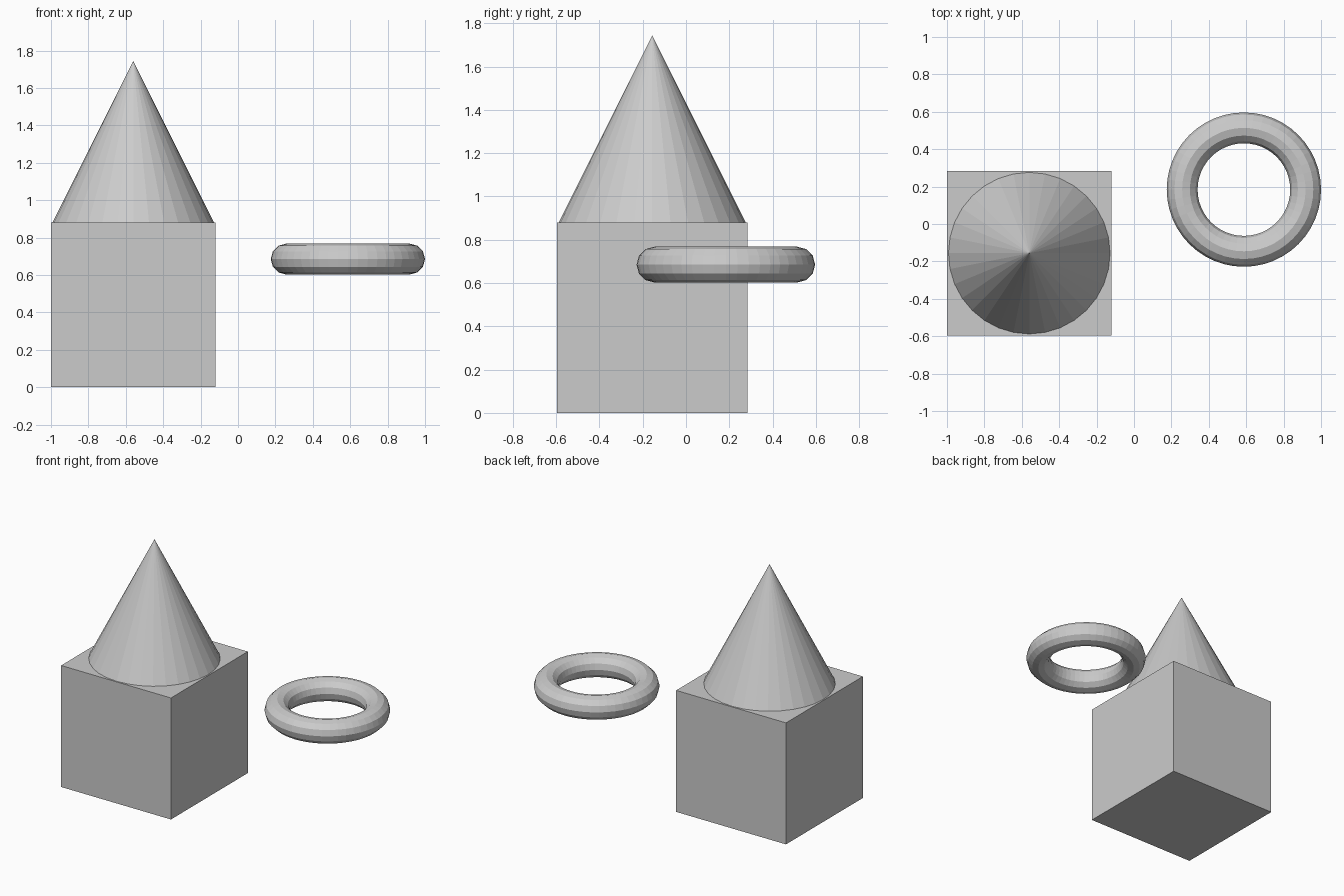
import bpy

if "Cube" in bpy.data.objects:
    bpy.data.objects.remove(bpy.data.objects["Cube"])

# Square block
bpy.ops.mesh.primitive_cube_add(size=0.88, location=(-0.56, -0.156, 0.44))
bpy.context.object.name = "block"

# Cone resting on the block
RADIUS, HEIGHT = 0.432, 0.864
bpy.ops.mesh.primitive_cone_add(vertices=32, radius1=RADIUS, radius2=0, depth=HEIGHT,
                                location=(-0.56, -0.156, 0.88 + HEIGHT / 2))
bpy.context.object.name = "cone"

# Floating ring beside them
bpy.ops.mesh.primitive_torus_add(major_segments=48, minor_segments=12,
                                 major_radius=0.33, minor_radius=0.0825,
                                 location=(0.5875, 0.184, 0.685))
bpy.context.object.name = "ring"
